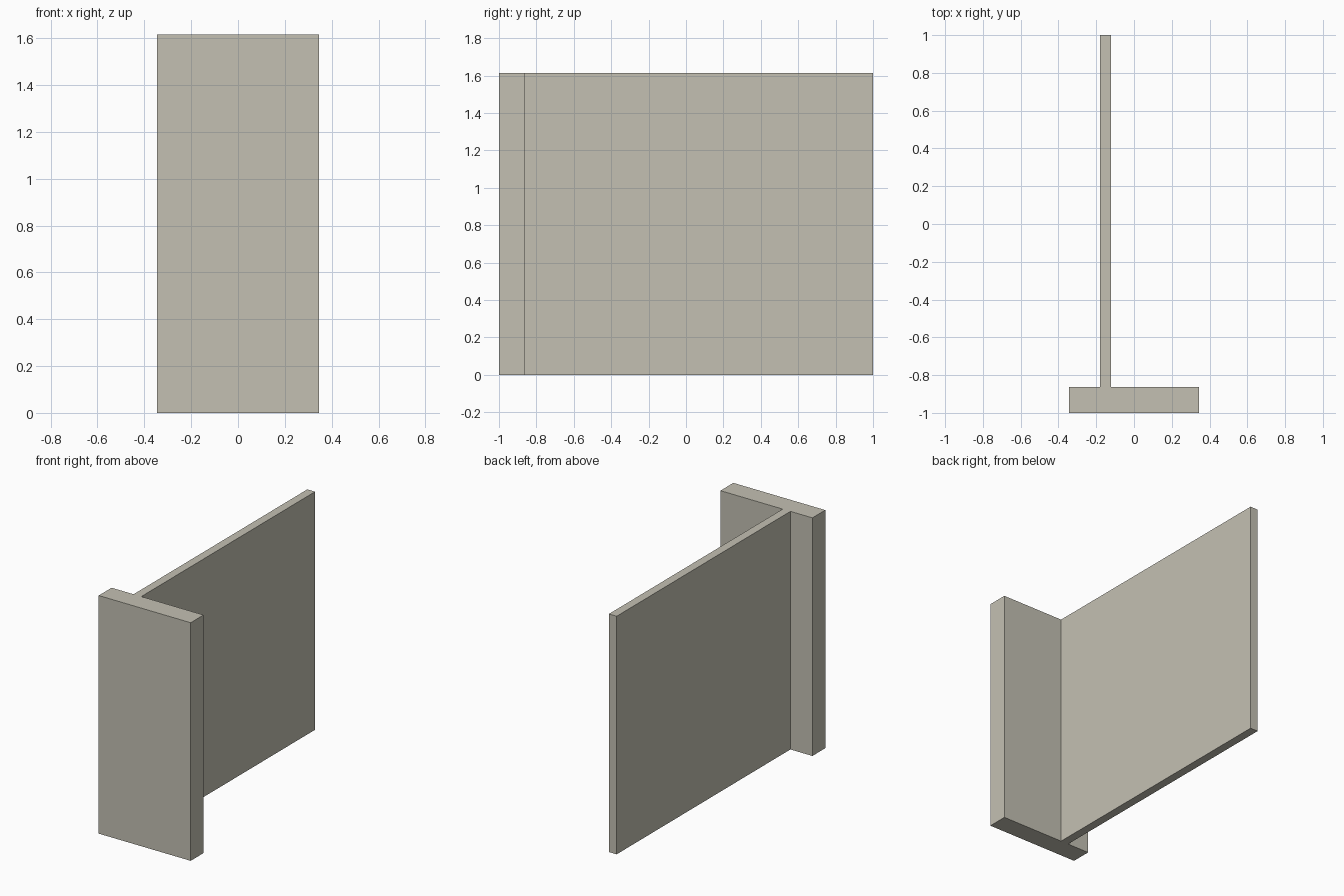
import bpy
import bmesh

if "Cube" in bpy.data.objects:
    bpy.data.objects.remove(bpy.data.objects["Cube"])

HEIGHT = 1.615

# Plan outline: wide front slab with a thin off-centre wall running back
outline = [
    (-0.345, -1.0), (0.345, -1.0), (0.345, -0.862), (-0.122, -0.862),
    (-0.122, 1.0), (-0.18, 1.0), (-0.18, -0.862), (-0.345, -0.862),
]

# Extrude the outline upward into one solid
bm = bmesh.new()
base = bm.faces.new([bm.verts.new((x, y, 0)) for x, y in outline])
top = bmesh.ops.extrude_face_region(bm, geom=[base], use_keep_orig=True)
verts = [v for v in top["geom"] if isinstance(v, bmesh.types.BMVert)]
bmesh.ops.translate(bm, verts=verts, vec=(0, 0, HEIGHT))
bmesh.ops.recalc_face_normals(bm, faces=bm.faces)

mesh = bpy.data.meshes.new("t_shaped_wall")
bm.to_mesh(mesh)
bm.free()

# Plain warm grey stone colour
stone = bpy.data.materials.new("warm_grey")
stone.diffuse_color = (0.55, 0.53, 0.45, 1)
stone.use_nodes = True
stone.node_tree.nodes["Principled BSDF"].inputs["Base Color"].default_value = stone.diffuse_color
mesh.materials.append(stone)

wall = bpy.data.objects.new("t_shaped_wall", mesh)
bpy.context.collection.objects.link(wall)
